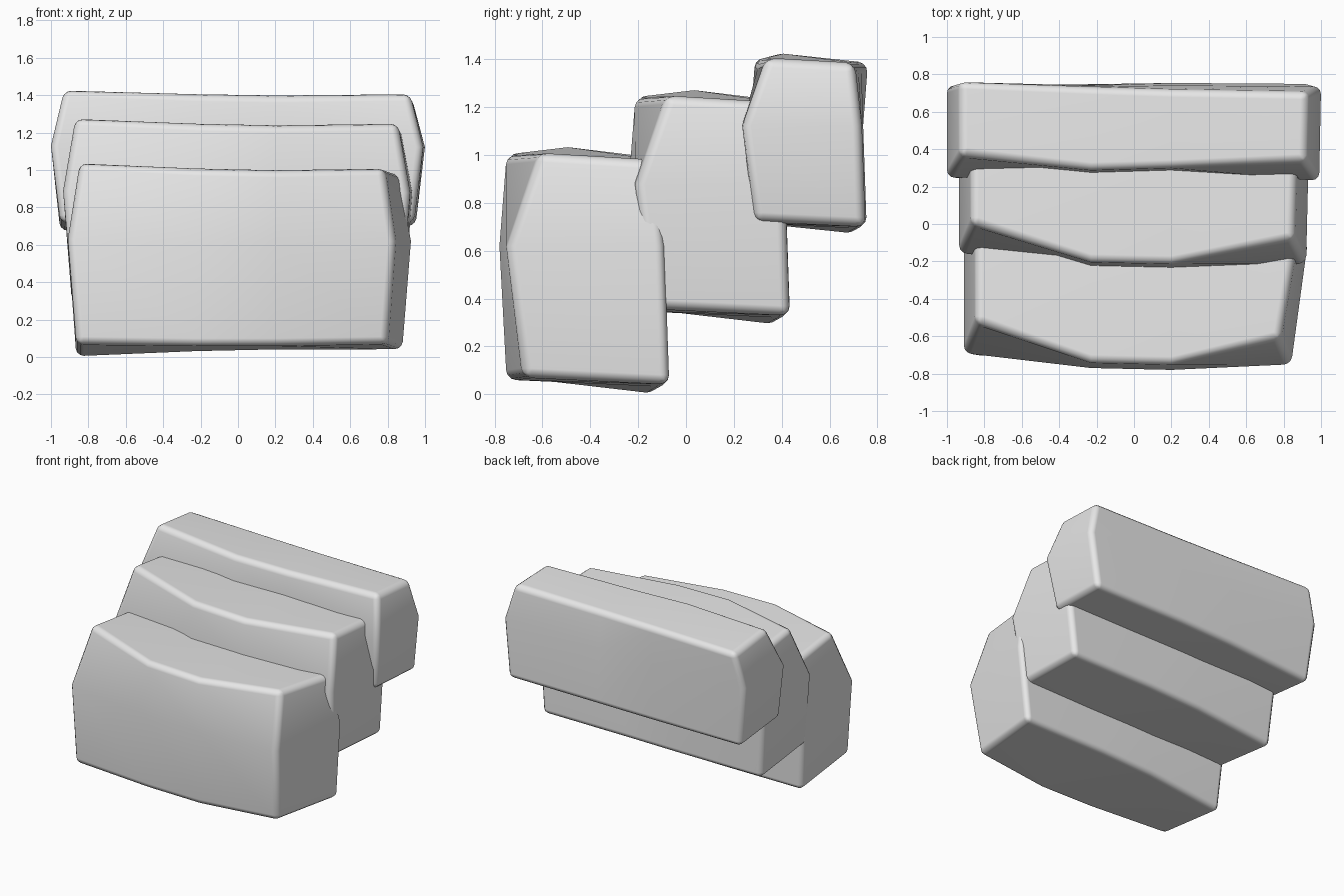
import bpy
import bmesh

cube = bpy.data.objects.get("Cube")
if cube:
    bpy.data.objects.remove(cube, do_unlink=True)

stone = bpy.data.materials.new("pale_stone")
stone.use_nodes = True
GREY = (0.8, 0.8, 0.8, 1)
stone.diffuse_color = GREY
stone.node_tree.nodes["Principled BSDF"].inputs["Base Color"].default_value = GREY

# Block profile at four stations from -x to +x; each row runs top, middle, bottom
FRONT = [(-.52, -.69, -.70), (-.74, -.77, -.74), (-.75, -.78, -.75), (-.61, -.75, -.68)]
BACK = [(-.06, -.09, -.13), (-.10, -.09, -.08), (-.12, -.09, -.07), (-.11, -.07, -.05)]
FRONT_Z = [(1.04, .63, .07), (1.01, .62, .06), (1.0, .62, .06), (1.01, .62, .07)]
BACK_Z = [(.98, .63, 0), (.98, .62, .03), (.98, .62, .04), (.98, .62, .04)]
END_TAPER = (.93, 1, .95)


def make_step(name, y0, z0, depth, height, left, right_front, right_back, bow, bevel):
    bm = bmesh.new()

    def ring(ys, zs, right, shift):
        rows = []
        for i in range(4):
            row = []
            for j in range(3):
                x = (-left * END_TAPER[j], -.23, .2, right * END_TAPER[j])[i]
                y = y0 + depth * (ys[i][j] + .78) + shift[i]
                row.append(bm.verts.new((x, y, z0 + height * zs[i][j])))
            rows.append(row)
        return rows

    front = ring(FRONT, FRONT_Z, right_front, bow)
    back = ring(BACK, BACK_Z, right_back, (0, 0, 0, -.02))

    # Front, back, top and bottom strips
    for i in range(3):
        for j in range(2):
            for side in (front, back):
                bm.faces.new((side[i][j], side[i + 1][j], side[i + 1][j + 1], side[i][j + 1]))
        for j in (0, 2):
            bm.faces.new((front[i][j], front[i + 1][j], back[i + 1][j], back[i][j]))
    # End caps
    for i in (0, 3):
        for j in range(2):
            bm.faces.new((front[i][j], front[i][j + 1], back[i][j + 1], back[i][j]))
    bmesh.ops.recalc_face_normals(bm, faces=bm.faces[:])

    mesh = bpy.data.meshes.new(name)
    bm.to_mesh(mesh)
    bm.free()
    mesh.materials.append(stone)
    obj = bpy.data.objects.new(name, mesh)
    bpy.context.collection.objects.link(obj)

    # Worn, rounded edges
    mod = obj.modifiers.new("rounded_edges", 'BEVEL')
    mod.width = bevel
    mod.segments = 3
    mod.limit_method = 'ANGLE'
    mod.angle_limit = .8
    for face in mesh.polygons:
        face.use_smooth = True
    smooth = obj.modifiers.new("weighted_shading", 'WEIGHTED_NORMAL')
    smooth.keep_sharp = True


LEVEL = (0, 0, 0, 0)
make_step("lower_step", -.78, 0, 1, 1, .91, .84, .93, LEVEL, .04)
make_step("middle_step", -.24, .29, .95, .95, .935, .92, .935, LEVEL, .04)
make_step("upper_step", .23, .67, .74, .73, 1, .99, 1, (-.05, .03, .05, -.02), .04)
